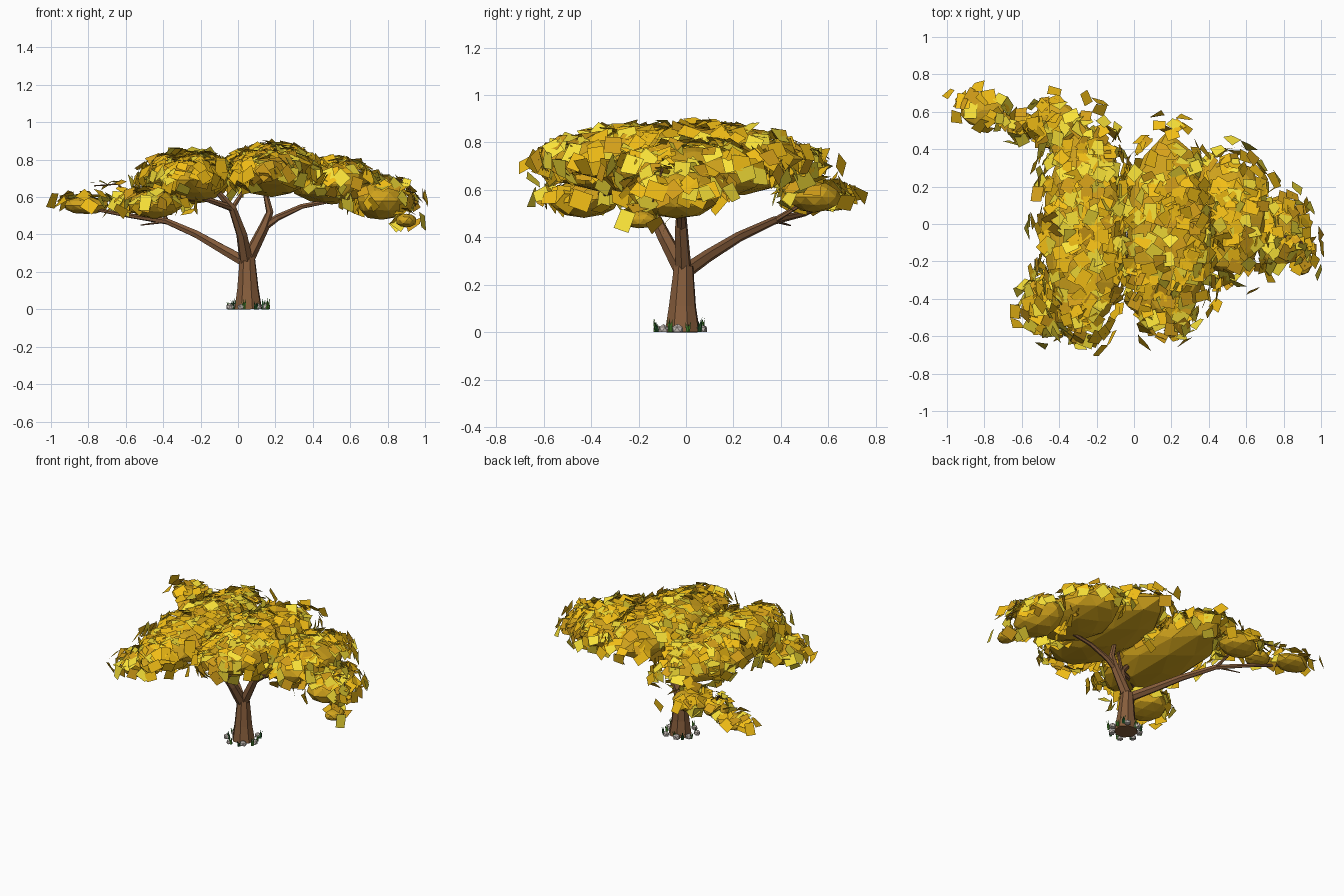
import bpy, bmesh, math, random
from mathutils import Vector, Matrix

if "Cube" in bpy.data.objects:
    bpy.data.objects.remove(bpy.data.objects["Cube"])

rng = random.Random(7)


def material(name, rgb):
    m = bpy.data.materials.new(name)
    m.diffuse_color = (*rgb, 1)
    m.use_nodes = True
    m.node_tree.nodes["Principled BSDF"].inputs["Base Color"].default_value = m.diffuse_color
    return m


BARK = material("bark", (0.24, 0.11, 0.045))
CORE = material("foliage_core", (0.66, 0.38, 0.012))
LEAVES = [material("leaf_yellow", (0.95, 0.76, 0.04)),
          material("leaf_gold", (0.9, 0.52, 0.008)),
          material("leaf_amber", (0.68, 0.36, 0.01))]
STONE = material("stone", (0.6, 0.54, 0.5))
GRASS = [material("grass", (0.10, 0.36, 0.04)), material("grass_dark", (0.03, 0.15, 0.04))]


def finish(bm, name, *mats):
    me = bpy.data.meshes.new(name)
    bm.to_mesh(me)
    bm.free()
    for m in mats:
        me.materials.append(m)
    ob = bpy.data.objects.new(name, me)
    bpy.context.collection.objects.link(ob)
    return ob


def tube(name, r0, r1, *pts, sides=6):
    """Faceted limb through points, tapering from r0 to r1."""
    bm = bmesh.new()
    pts = [Vector(p) for p in pts]
    last = len(pts) - 1
    rings = []
    for i, p in enumerate(pts):
        d = (pts[min(i + 1, last)] - pts[max(i - 1, 0)]).normalized()
        x = Vector((1, 0.3, 0)).cross(d).normalized()
        y = d.cross(x)
        r = r0 + (r1 - r0) * i / last
        rings.append([bm.verts.new(p + r * (x * math.cos(t) + y * math.sin(t)))
                      for t in (2 * math.pi * k / sides for k in range(sides))])
    for r, s in zip(rings, rings[1:]):
        for k in range(sides):
            n = (k + 1) % sides
            bm.faces.new((r[k], r[n], s[n], s[k]))
    bm.faces.new(rings[0][::-1])
    bm.faces.new(rings[-1])
    bmesh.ops.recalc_face_normals(bm, faces=bm.faces)
    finish(bm, name, BARK)
    return pts


# Trunk and limbs
tube("trunk", 0.077, 0.042, (0.055, -0.015, 0), (0.053, -0.015, 0.11), (0.05, -0.01, 0.28), sides=8)
fork = (0.045, -0.01, 0.25)
split = (0.14, -0.02, 0.44)
elbow = (-0.38, 0.37, 0.47)
bough = (-0.03, -0.16, 0.54)
tube("limb_back_left", 0.032, 0.007, fork, (-0.08, 0.09, 0.32), (-0.22, 0.22, 0.4), elbow,
     (-0.58, 0.5, 0.5), (-0.85, 0.61, 0.55))
tube("limb_centre", 0.038, 0.015, fork, (0.02, -0.09, 0.4), bough, (-0.12, -0.2, 0.64))
tube("limb_right", 0.036, 0.012, fork, split, (0.17, -0.02, 0.52), (0.14, -0.02, 0.65))
tube("limb_far_right", 0.022, 0.01, split, (0.21, -0.02, 0.49), (0.34, -0.03, 0.55), (0.6, -0.04, 0.6))
tube("branch_front_left", 0.018, 0.01, bough, (-0.2, -0.28, 0.6), (-0.4, -0.4, 0.57))
tube("branch_centre", 0.014, 0.008, bough, (0.06, -0.1, 0.68))
tube("branch_back", 0.012, 0.006, elbow, (-0.42, 0.54, 0.57))
tube("twig_low", 0.008, 0.003, elbow, (-0.52, 0.44, 0.45))
arches = [tube("twig_arch_left", 0.008, 0.003, (-0.55, 0.5, 0.54), (-0.64, 0.53, 0.67), (-0.77, 0.58, 0.66)),
          tube("twig_arch_right", 0.008, 0.003, (0.76, -0.05, 0.68), (0.9, -0.1, 0.69), (0.95, -0.14, 0.55))]

# Foliage masses: centre, half sizes
BLOBS = {
    "crown_left": ((-0.26, -0.03, 0.69), (0.24, 0.6, 0.14)),
    "crown_right": ((0.18, -0.04, 0.73), (0.24, 0.55, 0.135)),
    "crown_right_side": ((0.5, 0.04, 0.67), (0.23, 0.34, 0.12)),
    "crown_far_right": ((0.77, -0.04, 0.58), (0.15, 0.21, 0.11)),
    "tuft_right_tip": ((0.9, -0.2, 0.475), (0.06, 0.08, 0.04)),
    "tuft_front_left": ((-0.45, -0.43, 0.56), (0.15, 0.16, 0.08)),
    "tuft_back_left": ((-0.42, 0.54, 0.57), (0.14, 0.12, 0.07)),
    "tuft_back_far_left": ((-0.81, 0.61, 0.555), (0.13, 0.1, 0.05)),
    "tuft_back_link": ((-0.6, 0.52, 0.55), (0.09, 0.09, 0.045)),
}
for n, (c, s) in BLOBS.items():
    bm = bmesh.new()
    bmesh.ops.create_icosphere(bm, subdivisions=2, radius=1)
    for v in bm.verts:
        k = rng.uniform(0.9, 0.98)
        v.co = Vector([c[i] + v.co[i] * s[i] * k for i in range(3)])
    finish(bm, n, CORE)


def inside(p, skip):
    return any(n != skip and sum(((p[i] - c[i]) / s[i]) ** 2 for i in range(3)) < 0.85
               for n, (c, s) in BLOBS.items())


def leaf(bm, p, normal, size):
    """One square leaf, lightly twisted."""
    tilt = Vector([rng.gauss(0, 0.26) for _ in range(3)])
    m = (normal + tilt).to_track_quat('Z', 'Y').to_matrix() @ Matrix.Rotation(rng.uniform(0, 6.28), 3, 'Z')
    a, b = size * rng.uniform(0.8, 1.15), size * rng.uniform(0.75, 1.0)
    lift = size * rng.uniform(-0.1, 0.1)
    vs = [bm.verts.new(p + m @ Vector((x * a / 2, y * b / 2, lift * x * y)))
          for x, y in ((-1, -1), (1, -1), (1, 1), (-1, 1))]
    bm.faces.new(vs).material_index = rng.choice((0, 0, 1, 1, 1, 2))


# Leaves scattered over the upper part of every mass
for n, (c, s) in BLOBS.items():
    bm = bmesh.new()
    area = 4 * math.pi * (s[0] * s[1] + s[0] * s[2] + s[1] * s[2]) / 3
    count = int(area * 430)
    while count > 0:
        d = Vector([rng.gauss(0, 1) for _ in range(3)]).normalized()
        nrm = Vector([d[i] / s[i] for i in range(3)])
        # even out density on the stretched sphere
        if rng.random() > nrm.length * min(s):
            continue
        count -= 1
        p = Vector([c[i] + d[i] * s[i] for i in range(3)])
        if d.z < rng.uniform(-0.5, -0.1) or inside(p, n):
            continue
        nrm.normalize()
        p += nrm * rng.uniform(0, 0.025)
        # rim leaves flare outward
        if abs(d.z) < 0.45 and rng.random() < 0.45:
            p += Vector((nrm.x, nrm.y, 0)) * rng.uniform(0.01, 0.08)
        leaf(bm, p, nrm, 0.077)
    finish(bm, "leaves_" + n, *LEAVES)

# Leaves along the arching twigs
bm = bmesh.new()
for pts in arches:
    for a, b in zip(pts, pts[1:]):
        for k in range(6):
            off = Vector([rng.uniform(-0.015, 0.015) for _ in range(3)])
            leaf(bm, a.lerp(b, k / 6) + off, Vector((off.x, off.y, 0.03)).normalized(), 0.05)
finish(bm, "leaves_arching_twigs", *LEAVES)

# Stones and grass around the foot
stones, grass = bmesh.new(), bmesh.new()


def around(t, r):
    return Vector((0.055 + r * math.cos(t), -0.02 + r * math.sin(t), 0))


for k in range(7):
    t = 2 * math.pi * (k + rng.uniform(-0.2, 0.2)) / 7
    size = rng.uniform(0.018, 0.027)
    m = Matrix.Translation(around(t, rng.uniform(0.09, 0.11)) + Vector((0, 0, size / 2)))
    m = m @ Matrix.Rotation(t, 4, 'Z') @ Matrix.Diagonal((size, size * 1.1, size, 1))
    for v in bmesh.ops.create_icosphere(stones, subdivisions=1, radius=1, matrix=m)["verts"]:
        v.co.z = max(v.co.z, 0)
for k in range(9):
    t = 2 * math.pi * (k + rng.uniform(0, 0.6)) / 9
    foot = around(t, rng.uniform(0.085, 0.115))
    for j in (-1, 0, 1):
        out = Vector((math.cos(t + j), math.sin(t + j), 0))
        side = Vector((-out.y, out.x, 0)) * 0.009
        tip = foot + out * 0.015 + Vector((0, 0, rng.uniform(0.035, 0.065)))
        vs = [grass.verts.new(q) for q in (foot - side, foot + side, foot + out * 0.01, tip)]
        for a, b in ((0, 1), (1, 2), (2, 0)):
            grass.faces.new((vs[a], vs[b], vs[3])).material_index = k % 2
finish(stones, "base_stones", STONE)
finish(grass, "grass_tufts", *GRASS)
